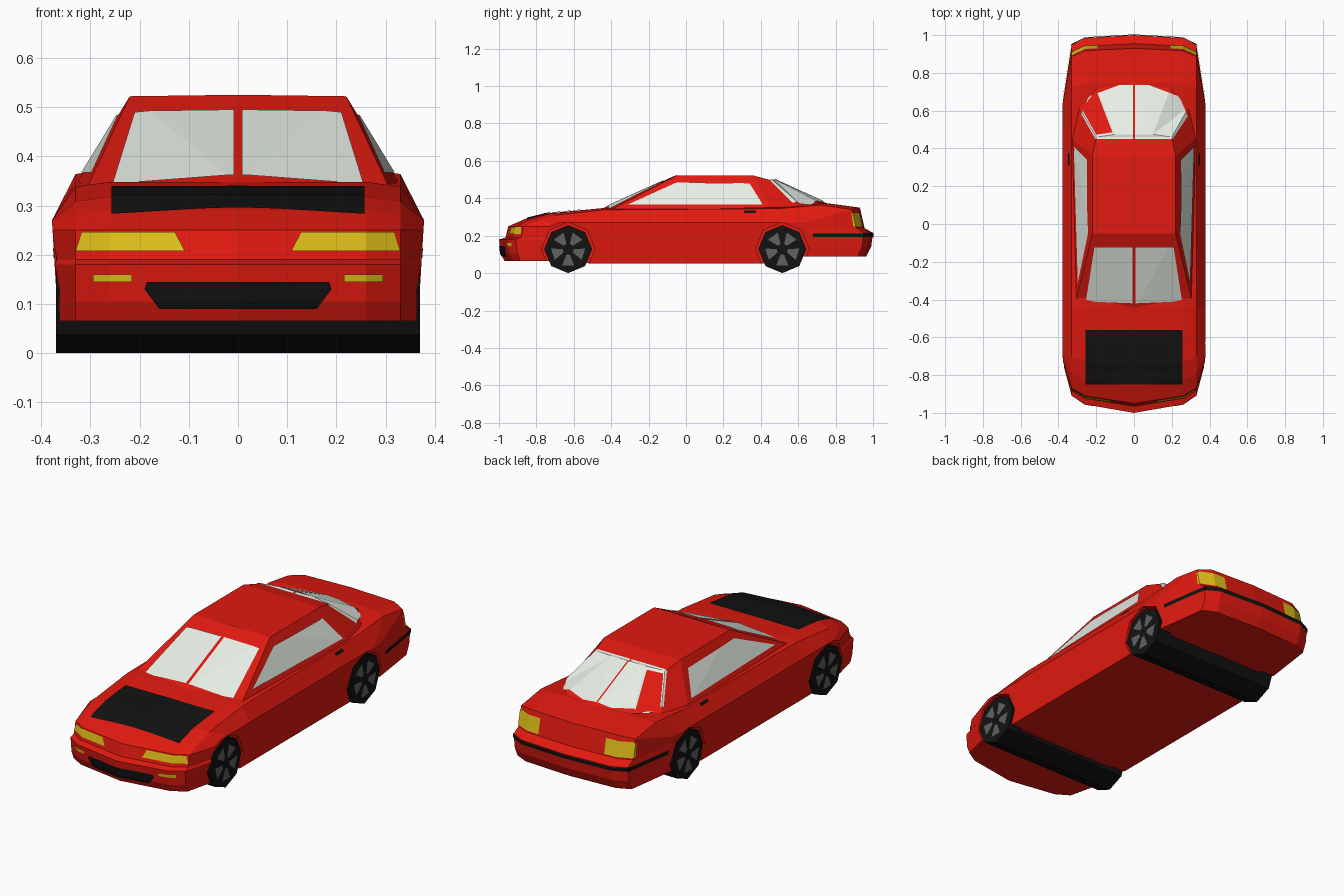
import bpy, bmesh
from math import radians, cos, sin, pi
from mathutils import Vector, Matrix

if "Cube" in bpy.data.objects:
    bpy.data.objects.remove(bpy.data.objects["Cube"])


def material(name, rgb):
    m = bpy.data.materials.new(name)
    m.diffuse_color = (*rgb, 1)
    m.use_nodes = True
    m.node_tree.nodes["Principled BSDF"].inputs["Base Color"].default_value = m.diffuse_color
    return m


RED = material("red_paint", (0.75, 0.01, 0.005))
GLASS = material("pale_glass", (0.80, 0.86, 0.79))
YELLOW = material("yellow_lens", (0.75, 0.52, 0.01))
BLACK = material("black_trim", (0.006, 0.006, 0.006))
GREY = material("grey_metal", (0.12, 0.12, 0.12))


def finish(name, bm, mat, mirror=False):
    me = bpy.data.meshes.new(name)
    bm.to_mesh(me)
    bm.free()
    ob = bpy.data.objects.new(name, me)
    bpy.context.collection.objects.link(ob)
    if mat:
        me.materials.append(mat)
    if mirror:
        ob.modifiers.new("mirror", 'MIRROR').use_clip = False
    return ob


def axle_prism(bm, x0, x1, y, z, r):
    """Eight-sided prism lying along x, corner pointing up."""
    mat = Matrix.Translation(((x0 + x1) / 2, y, z)) @ Matrix.Rotation(radians(90), 4, 'Y')
    bmesh.ops.create_cone(bm, cap_ends=True, segments=8, radius1=r, radius2=r,
                          depth=x1 - x0, matrix=mat)


# Lower body: one side profile (y, z) swept across the width
PROFILE = [(-.97, .065), (-.99, .105), (-1, .18), (-.965, .19), (-.95, .25),
           (-.86, .29), (-.75, .318), (-.44, .348), (.5, .355), (.75, .374),
           (.93, .35), (.955, .24), (1, .215), (.99, .14), (.965, .09),
           (.6, .09), (.4, .05), (-.5, .05), (-.62, .065)]
# x, pull of the front end, pull of the rear end, drop, highest z
SECTIONS = [(0, 0, 0, 0, 1), (.26, .045, .015, 0, 1),
            (.33, .09, .05, .01, 1), (.378, .25, .34, .01, .27)]


def section(bm, side, x, front, rear, drop, top):
    verts = []
    for y, z in PROFILE:
        w = max(0, (abs(y) - .5) / .5)
        yy = y + front * w if y < 0 else y - rear * w
        zz = min(z - (drop if z > .28 else 0), top)
        xx = x - (.06 * max(0, .27 - zz) if x > .35 else 0)
        verts.append(bm.verts.new((side * xx, yy, zz)))
    return verts


bm = bmesh.new()
rows = [section(bm, -1, *s) for s in SECTIONS[:0:-1]] + [section(bm, 1, *s) for s in SECTIONS]
n = len(PROFILE)
for a, b in zip(rows, rows[1:]):
    for i in range(n):
        j = (i + 1) % n
        bm.faces.new((a[i], a[j], b[j], b[i]))
bm.faces.new(rows[0])
bm.faces.new(rows[-1])
bmesh.ops.recalc_face_normals(bm, faces=bm.faces)
body = finish("lower_body", bm, RED)

# Wheel arches cut into the sides
WHEELS = {"front": -.63, "rear": .515}
bm = bmesh.new()
for y in WHEELS.values():
    for x0, x1 in ((.29, .5), (-.5, -.29)):
        axle_prism(bm, x0, x1, y, .128, .143)
cutter = finish("arch_cutter", bm, RED)
cutter.hide_render = True
cut = body.modifiers.new("arches", 'BOOLEAN')
cut.operation, cut.solver, cut.object = 'DIFFERENCE', 'EXACT', cutter
bpy.context.view_layer.update()
carved = bpy.data.meshes.new_from_object(
    body.evaluated_get(bpy.context.evaluated_depsgraph_get()))
body.modifiers.clear()
body.data = carved
bpy.data.objects.remove(cutter)

# Cabin: belt line ring joined to roof ring
BELT = [(0, -.46, .34), (.31, -.42, .33), (.325, .45, .35), (.29, .62, .355),
        (.2, .735, .362), (0, .765, .368)]
ROOF = [(0, -.05, .525), (.22, -.05, .522), (.22, .36, .522), (.2, .46, .495),
        (.1, .475, .497), (0, .475, .5)]


def ring(bm, half):
    pts = half + [(-x, y, z) for x, y, z in half[-2:0:-1]]
    return [bm.verts.new(p) for p in pts]


bm = bmesh.new()
lo, hi = ring(bm, BELT), ring(bm, ROOF)
n = len(lo)
for i in range(n):
    j = (i + 1) % n
    bm.faces.new((lo[i], lo[j], hi[j], hi[i]))
for i in range(n // 2):
    bm.faces.new(list(dict.fromkeys((hi[i], hi[i + 1], hi[-i - 1], hi[-i]))))
bm.faces.new(lo)
bmesh.ops.recalc_face_normals(bm, faces=bm.faces)
cabin = finish("cabin", bm, RED)

# Thin panels that follow the surface: a convex outline drawn in one view
X, Y, Z = Vector((1, 0, 0)), Vector((0, 1, 0)), Vector((0, 0, 1))
VIEWS = {"front": (X, Z, -Y), "back": (X, Z, Y), "side": (Y, Z, X), "top": (X, Y, Z)}


def panel(name, source, view, outline, mat, depth=0.0, mirror=True):
    u, v, d = VIEWS[view]
    bm = bmesh.new()
    bm.from_mesh(source.data)
    bmesh.ops.triangulate(bm, faces=bm.faces)
    bm.normal_update()
    away = [f for f in bm.faces if f.normal.dot(d) < .1 or f.calc_center_median().dot(d) < depth]
    bmesh.ops.delete(bm, geom=away, context='FACES')
    pts = [Vector(p) for p in outline]
    mid = sum(pts, Vector((0, 0))) / len(pts)
    for a, b in zip(pts, pts[1:] + pts[:1]):
        e = b - a
        nrm = Vector((e.y, -e.x))
        if nrm.dot(mid - a) > 0:
            nrm = -nrm
        bmesh.ops.bisect_plane(bm, geom=bm.verts[:] + bm.edges[:] + bm.faces[:],
                               plane_co=u * a.x + v * a.y,
                               plane_no=(u * nrm.x + v * nrm.y).normalized(),
                               clear_outer=True)
    bmesh.ops.translate(bm, verts=bm.verts, vec=d * .004)
    bm.faces.ensure_lookup_table()
    for f in bm.faces:
        f.material_index = 0
    return finish(name, bm, mat, mirror)


def box(u0, u1, v0, v1):
    return [(u0, v0), (u1, v0), (u1, v1), (u0, v1)]


# Glass
panel("windshield", cabin, "top", [(.008, -.125), (.21, -.125), (.255, -.41), (.008, -.42)], GLASS, .2)
panel("rear_window", cabin, "top", [(.004, .45), (.205, .45), (.285, .57), (.24, .675),
                                    (.08, .735), (.004, .735)], GLASS, .2)
panel("side_window", cabin, "side", [(-.31, .367), (-.05, .485), (.34, .48), (.41, .367)], GLASS, .1)

# Lamps
panel("headlight", body, "front", [(.108, .208), (.33, .208), (.318, .246), (.128, .246)], YELLOW, .7)
panel("front_indicator", body, "front", box(.215, .295, .145, .16), YELLOW, .7)
panel("tail_light", body, "back", box(.19, .33, .248, .325), YELLOW, .7)
panel("tail_light_side", body, "side", [(.895, .248), (.94, .248), (.93, .32), (.885, .32)], YELLOW, .2)

# Black trim
panel("hood_panel", body, "top", box(-.257, .257, -.85, -.56), BLACK, .2, False)
panel("front_grille", body, "front", [(-.16, .09), (.16, .09), (.19, .13), (.185, .145),
                                      (-.185, .145), (-.19, .13)], BLACK, .7, False)
panel("rear_bumper_strip", body, "back", box(-.335, .335, .193, .213), BLACK, .7, False)
panel("side_bumper_strip", body, "side", box(.68, .96, .193, .213), BLACK, .2)
panel("door_handle", body, "side", box(.31, .375, .32, .334), BLACK, .2)

# Wheels: full-width axle drums with five grey rim openings on each end
for label, y in WHEELS.items():
    bm = bmesh.new()
    axle_prism(bm, -.37, .37, y, .128, .128)
    finish(label + "_wheels", bm, BLACK)
    bm = bmesh.new()
    for k in range(5):
        mid = pi / 2 + 2 * pi * (k + .5) / 5
        corners = [(.03, -.3), (.092, -.36), (.092, .36), (.03, .3)]
        bm.faces.new([bm.verts.new((.373, y + r * cos(mid + t), .128 + r * sin(mid + t)))
                      for r, t in corners])
    finish(label + "_wheel_rims", bm, GREY, True)
